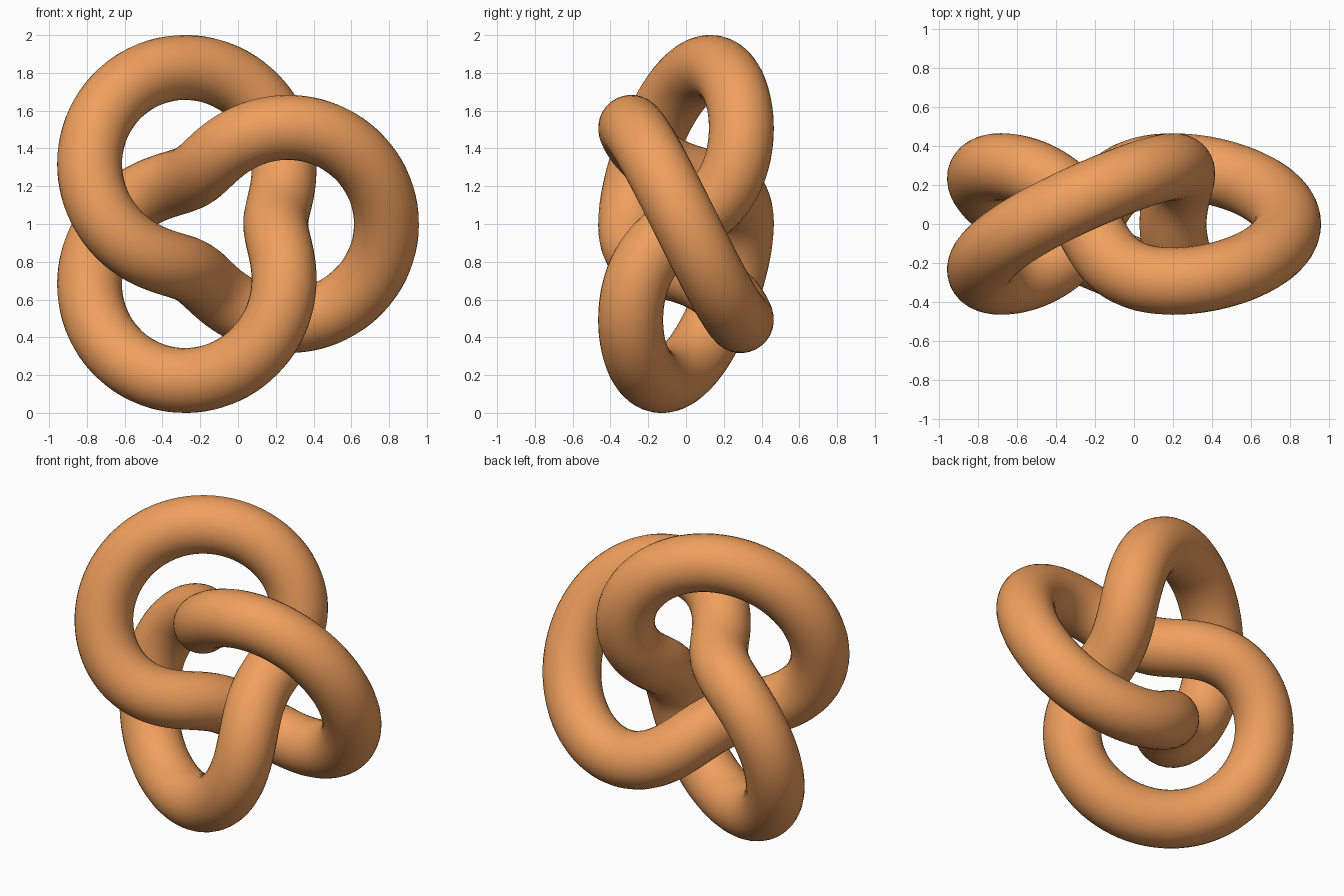
import bpy
from math import sin, cos, pi

if "Cube" in bpy.data.objects:
    bpy.data.objects.remove(bpy.data.objects["Cube"])

S = 0.293      # knot scale (tube path wraps a torus of radii 2S and S)
R = 0.172      # tube radius
CX = -0.093    # knot axis in x
N = 288        # rings along the tube

# Trefoil path, axis along y
curve = bpy.data.curves.new("trefoil_knot", "CURVE")
curve.dimensions = "3D"
curve.bevel_depth = R
curve.bevel_resolution = 14
spline = curve.splines.new("POLY")
spline.points.add(N - 1)
for i, p in enumerate(spline.points):
    t = 2 * pi * i / N
    d = S * (2 + cos(3 * t))
    p.co = (CX + d * cos(2 * t), -S * sin(3 * t), 1 + d * sin(2 * t), 1)
spline.use_cyclic_u = True
spline.use_smooth = True

# Turn the swept tube into a smooth mesh
knot = bpy.data.objects.new("trefoil_knot", curve)
bpy.context.collection.objects.link(knot)
bpy.context.view_layer.objects.active = knot
knot.select_set(True)
bpy.ops.object.convert(target="MESH")
knot = bpy.context.object
bpy.ops.object.shade_smooth()

# Orange finish
mat = bpy.data.materials.new("orange")
mat.diffuse_color = (0.87, 0.35, 0.11, 1)
mat.use_nodes = True
mat.node_tree.nodes["Principled BSDF"].inputs["Base Color"].default_value = mat.diffuse_color
knot.data.materials.clear()
knot.data.materials.append(mat)
